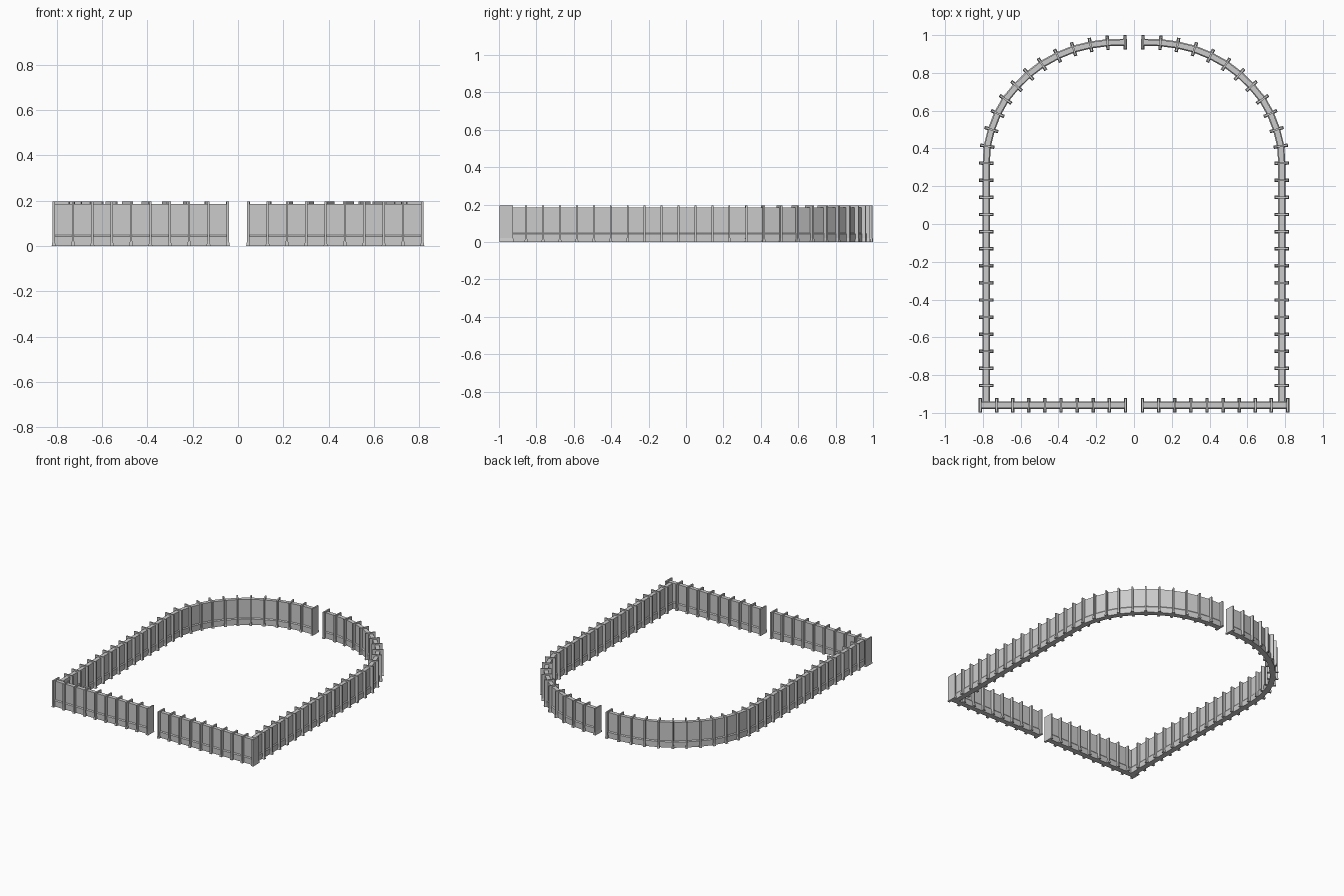
import bpy, bmesh, math
from mathutils import Vector

if "Cube" in bpy.data.objects:
    bpy.data.objects.remove(bpy.data.objects["Cube"])

# Half cross-section of the wall: wider kick base, bevelled ledge, thinner panel
HALF = [(0.019, 0.0), (0.019, 0.042), (0.014, 0.049), (0.014, 0.185)]
PROFILE = HALF + [(-o, z) for o, z in reversed(HALF)]
SIDE_X, FRONT_Y = 0.782, -0.96

# Rounded back corner, one point per post, from the end of the straight side
ARC = [(SIDE_X, 0.322), (0.777, 0.412), (0.755, 0.500), (0.722, 0.585),
       (0.680, 0.660), (0.622, 0.730), (0.558, 0.792), (0.487, 0.846),
       (0.405, 0.891), (0.320, 0.926), (0.230, 0.948), (0.140, 0.960),
       (0.047, 0.962)]


def directions(pts):
    """Tangent at every point of an open path."""
    pts = [Vector(p) for p in pts]
    last = len(pts) - 1
    out = []
    for i in range(len(pts)):
        a = (pts[i] - pts[max(i - 1, 0)]).normalized()
        b = (pts[min(i + 1, last)] - pts[i]).normalized()
        out.append((a + b).normalized())
    return out


def finish(bm, name):
    """Turn a bmesh into an object mirrored across x = 0."""
    bmesh.ops.recalc_face_normals(bm, faces=bm.faces[:])
    mesh = bpy.data.meshes.new(name)
    bm.to_mesh(mesh)
    bm.free()
    ob = bpy.data.objects.new(name, mesh)
    bpy.context.collection.objects.link(ob)
    mirror = ob.modifiers.new("mirror", 'MIRROR')
    mirror.use_mirror_merge = False
    return ob


def wall(name, pts):
    """Sweep the wall profile along a path with flat facets."""
    bm = bmesh.new()
    rings = []
    for p, t in zip(pts, directions(pts)):
        n = Vector((t.y, -t.x))
        rings.append([bm.verts.new((p[0] + n.x * o, p[1] + n.y * o, z))
                      for o, z in PROFILE])
    k = len(PROFILE)
    for a, b in zip(rings, rings[1:]):
        for i in range(k):
            j = (i + 1) % k
            bm.faces.new((a[i], a[j], b[j], b[i]))
    bm.faces.new(rings[0])
    bm.faces.new(rings[-1])
    return finish(bm, name)


def block(bm, p, t, z0, z1, low, high):
    """Tapered box across the wall; low and high are (half width, half depth)."""
    n = Vector((t.y, -t.x))
    rings = []
    for z, (w, d) in ((z0, low), (z1, high)):
        ring = []
        for a, b in ((-1, -1), (1, -1), (1, 1), (-1, 1)):
            q = Vector(p) + t * (a * w) + n * (b * d)
            ring.append(bm.verts.new((q.x, q.y, z)))
        rings.append(ring)
    lo, hi = rings
    bm.faces.new(lo)
    bm.faces.new(hi)
    for i in range(4):
        j = (i + 1) % 4
        bm.faces.new((lo[i], lo[j], hi[j], hi[i]))


def posts(name, pts):
    """Thin upright fins with a small flared foot at each point."""
    fins, feet = bmesh.new(), bmesh.new()
    for p, t in zip(pts, directions(pts)):
        block(fins, p, t, 0.0, 0.195, (0.005, 0.036), (0.005, 0.036))
        block(feet, p, t, 0.0, 0.022, (0.009, 0.038), (0.005, 0.036))
    finish(fins, name)
    finish(feet, name + "_feet")


# Straight sides and curved back
side_posts = [(SIDE_X, -0.855 + 1.177 * i / 13) for i in range(13)]
wall("side_and_back_wall", [(SIDE_X, FRONT_Y + 0.019)] + ARC)
posts("side_and_back_posts", side_posts + ARC)

# Front wall either side of the opening
front = [(0.045 + 0.768 * i / 9, FRONT_Y) for i in range(10)]
wall("front_wall", [front[0], front[-1]])
posts("front_posts", front)
